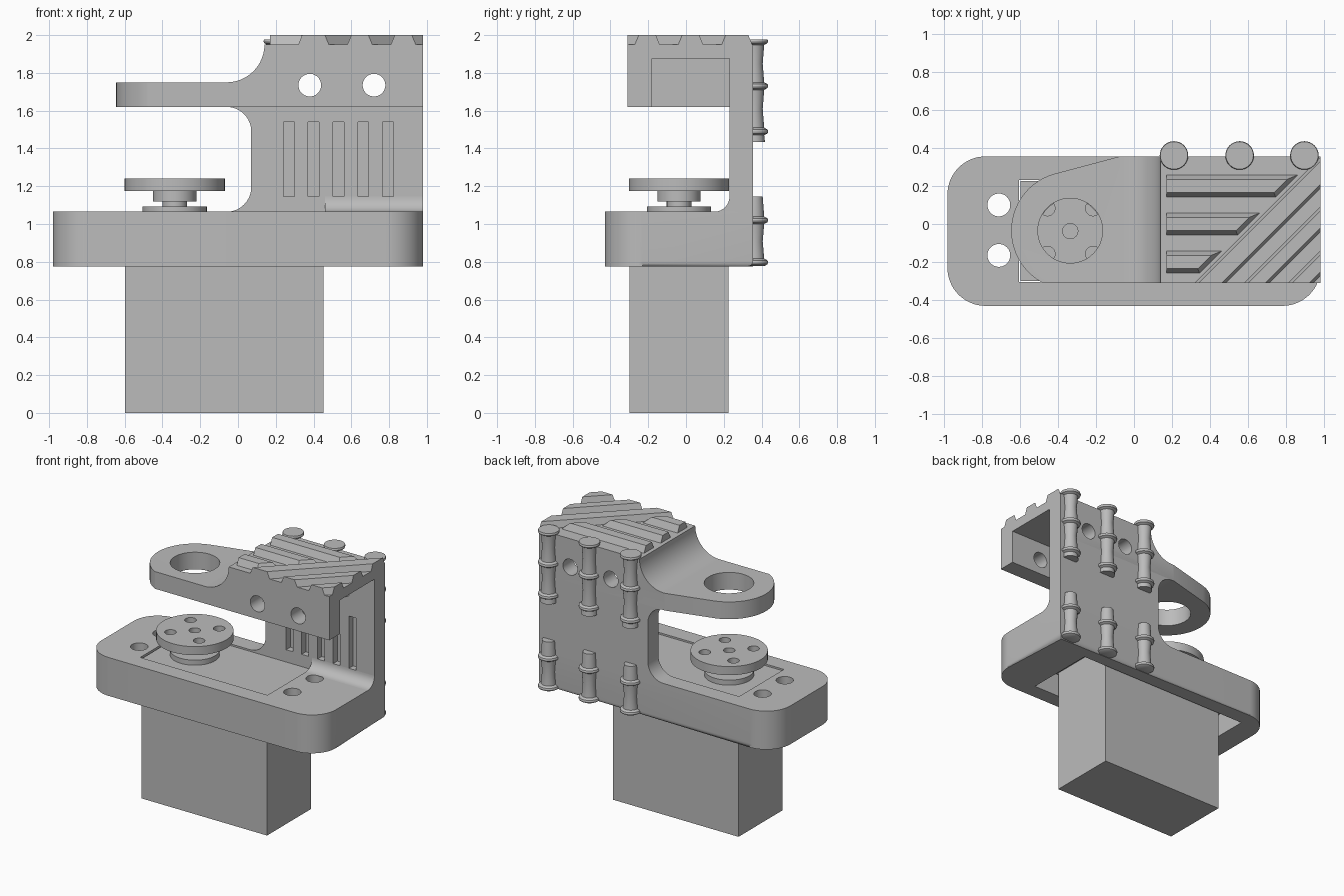
import bpy, bmesh
from math import cos, sin, radians, pi

if "Cube" in bpy.data.objects:
    bpy.data.objects.remove(bpy.data.objects["Cube"], do_unlink=True)

grey = bpy.data.materials.new("plain grey")
grey.use_nodes = True
grey.diffuse_color = (0.5, 0.5, 0.5, 1)
grey.node_tree.nodes["Principled BSDF"].inputs["Base Color"].default_value = (0.5, 0.5, 0.5, 1)
parts = []


def finish(name, bm, keep=True):
    bmesh.ops.recalc_face_normals(bm, faces=bm.faces[:])
    mesh = bpy.data.meshes.new(name)
    bm.to_mesh(mesh)
    bm.free()
    mesh.materials.append(grey)
    ob = bpy.data.objects.new(name, mesh)
    bpy.context.collection.objects.link(ob)
    if keep:
        parts.append(ob)
    return ob


def arc(cx, cy, r, a0, a1, n=16):
    angles = [radians(a0 + (a1 - a0) * i / n) for i in range(n + 1)]
    return [(cx + r * cos(a), cy + r * sin(a)) for a in angles]


AXES = {"x": lambda u, v, w: (w, u, v),
        "y": lambda u, v, w: (u, w, v),
        "z": lambda u, v, w: (u, v, w)}


def loft(name, low, high, axis, lo, hi, keep=True, bevel=0):
    """Solid between two outlines with equal point counts, lying at lo and hi."""
    bm = bmesh.new()
    place = AXES[axis]
    a = [bm.verts.new(place(u, v, lo)) for u, v in low]
    b = [bm.verts.new(place(u, v, hi)) for u, v in high]
    bottom = bm.faces.new(a)
    bm.faces.new(b)
    for i in range(len(a)):
        j = (i + 1) % len(a)
        bm.faces.new((a[i], a[j], b[j], b[i]))
    if bevel:
        bmesh.ops.bevel(bm, geom=list(bottom.edges), offset=bevel, segments=4,
                        profile=0.5, affect="EDGES")
    return finish(name, bm, keep)


def prism(name, pts, axis, lo, hi, keep=True, bevel=0):
    return loft(name, pts, pts, axis, lo, hi, keep, bevel)


def box(name, x0, x1, y0, y1, z0, z1, keep=True):
    return prism(name, [(x0, y0), (x1, y0), (x1, y1), (x0, y1)], "z", z0, z1, keep)


def rod(u, v, r, axis, lo, hi):
    return prism("cutter", arc(u, v, r, 0, 352.5, 47), axis, lo, hi, False)


def lathe(name, profile, x, y, n=48):
    bm = bmesh.new()
    rings = []
    for r, z in profile:
        rings.append([bm.verts.new((x + r * cos(2 * pi * i / n), y + r * sin(2 * pi * i / n), z))
                      for i in range(n)])
    for a, b in zip(rings, rings[1:]):
        for i in range(n):
            j = (i + 1) % n
            bm.faces.new((a[i], a[j], b[j], b[i]))
    bm.faces.new(rings[0])
    bm.faces.new(rings[-1])
    return finish(name, bm)


def combine(ob, tools, operation="DIFFERENCE"):
    bpy.context.view_layer.objects.active = ob
    for tool in tools:
        mod = ob.modifiers.new("cut", "BOOLEAN")
        mod.operation, mod.solver, mod.object = operation, "EXACT", tool
        bpy.ops.object.modifier_apply(modifier=mod.name)
        bpy.data.objects.remove(tool, do_unlink=True)


# Base plate: three rounded corners, motor opening, underside recess, screw holes
BACK, FRONT, SIDE, R = 0.355, -0.43, 0.98, 0.2
outline = ([(SIDE, BACK)] + arc(R - SIDE, BACK - R, R, 90, 180)
           + arc(R - SIDE, FRONT + R, R, 180, 270) + arc(SIDE - R, FRONT + R, R, 270, 360))
base = prism("base_plate", outline, "z", 0.775, 1.065, bevel=0.03)
combine(base, [box("cutter", -0.8, 0.66, -0.312, 0.237, 0.6, 0.95, False),
               box("cutter", -0.605, 0.46, -0.305, 0.23, 0.7, 1.2, False)]
        + [rod(x, y, 0.06, "z", 0.7, 1.2) for x in (-0.71, 0.57) for y in (-0.165, 0.1)])

# Motor body and its turned output disc
HX, HY = -0.335, -0.037
box("motor_body", -0.597, 0.453, -0.3, 0.225, 0, 1.055)
lathe("motor_collar", [(0.17, 1.05), (0.17, 1.093), (0.065, 1.093), (0.065, 1.12),
                       (0.115, 1.12), (0.115, 1.18)], HX, HY)
disc = lathe("output_disc", [(0.265, 1.175), (0.265, 1.24)], HX, HY, 64)
combine(disc, [rod(HX + sx * 0.12, HY + sy * 0.12, 0.04, "z", 1.1, 1.3)
               for sx in (-1, 1) for sy in (-1, 1)]
        + [rod(HX, HY, 0.04, "z", 1.19, 1.3)])

# Back wall with flared neck and vertical slots
wall = prism("back_wall", [(SIDE, 1.065), (SIDE, 1.62)] + arc(-0.06, 1.49, 0.13, 90, 0)
             + arc(-0.06, 1.195, 0.13, 0, -90), "y", 0.23, BACK)
combine(wall, [box("cutter", x - 0.029, x + 0.029, 0.1, 0.28, 1.145, 1.54, False)
               for x in (0.27, 0.4, 0.533, 0.663, 0.795)])
prism("wall_fillet", [(0.23, 1.06)] + arc(0.15, 1.145, 0.08, 270, 360, 10),
      "x", 0.46, SIDE)

# Upper arm: side profile trimmed to the plan outline, then hollowed and drilled
AX, AY, FACE = -0.335, -0.035, -0.31
arm = prism("upper_arm", [(-0.8, 1.62), (SIDE, 1.62), (SIDE, 1.95)]
            + arc(-0.06, 1.95, 0.2, 0, -90) + [(-0.8, 1.75)], "y", FACE, BACK)
plan = prism("cutter", [(1.1, FACE - 0.1), (1.1, 0.5), (0.47, 0.5)]
             + arc(AX, AY, 0.31, 105, 242.5, 40) + [(-0.47, FACE - 0.1)], "z", 1.5, 2.1, False)
combine(arm, [plan], "INTERSECT")
combine(arm, [rod(AX, AY, 0.17, "z", 1.5, 1.9),
              box("cutter", 0.2, 1.1, -0.18, 0.23, 1.5, 1.875, False)]
        + [rod(x, 1.735, 0.06, "y", -0.5, 0.5) for x in (0.38, 0.72)])

# Straight top ribs with mitred ends
SLOPE = 0.025
for i, y in enumerate((-0.2, 0, 0.2)):
    def foot(s, y=y):
        y0, y1, mitre = y - 0.06 + s, y + 0.06 - s, 0.605 - 1.4 * s
        return [(0.17, y0), (y0 + mitre, y0), (y1 + mitre, y1), (0.17, y1)]
    loft(f"straight_rib_{i + 1}", foot(0), foot(SLOPE), "z", 1.945, 2.0)

# Diagonal top ribs, trimmed flush with the block
for i, (c0, c1) in enumerate(((0.65, 0.77), (0.91, 1.0), (1.14, 1.23))):
    section = [(c0 - SLOPE, 1.94), (c1 + SLOPE, 1.94), (c1, 2.0), (c0, 2.0)]
    ends = [[(u + y, v) for u, v in section] for y in (-0.6, 0.6)]
    rib = loft(f"diagonal_rib_{i + 1}", ends[0], ends[1], "y", -0.6, 0.6)
    combine(rib, [box("cutter", 0.1, SIDE, FACE, BACK, 1.9, 2.1, False)], "INTERSECT")


# Bamboo canes on the back, each a turned stalk with raised nodes
def cane(name, x, z0, z1, nodes):
    prof = [(0.058, z0)] if nodes[0] - z0 > 0.02 else []
    for i, z in enumerate(nodes):
        if i:
            prof.append((0.046, (nodes[i - 1] + z) / 2))
        prof += [(0.054, z - 0.02), (0.072, z - 0.01), (0.075, z),
                 (0.072, z + 0.01), (0.054, z + 0.02)]
    if z1 - nodes[-1] > 0.02:
        prof.append((0.046, z1))
    else:
        prof.pop()
    lathe(name, prof, x, 0.36, 32)


for i, x in enumerate((0.21, 0.555, 0.895)):
    cane(f"upper_cane_{i + 1}", x, 1.435, 1.98, (1.49, 1.73, 1.968))
    cane(f"lower_cane_{i + 1}", x, 0.78, 1.145, (0.797, 1.02))

# Shading: smooth curves with sharp edges kept
bpy.ops.object.select_all(action="DESELECT")
for ob in parts:
    ob.select_set(True)
bpy.context.view_layer.objects.active = parts[0]
bpy.ops.object.shade_smooth_by_angle(angle=radians(30))
